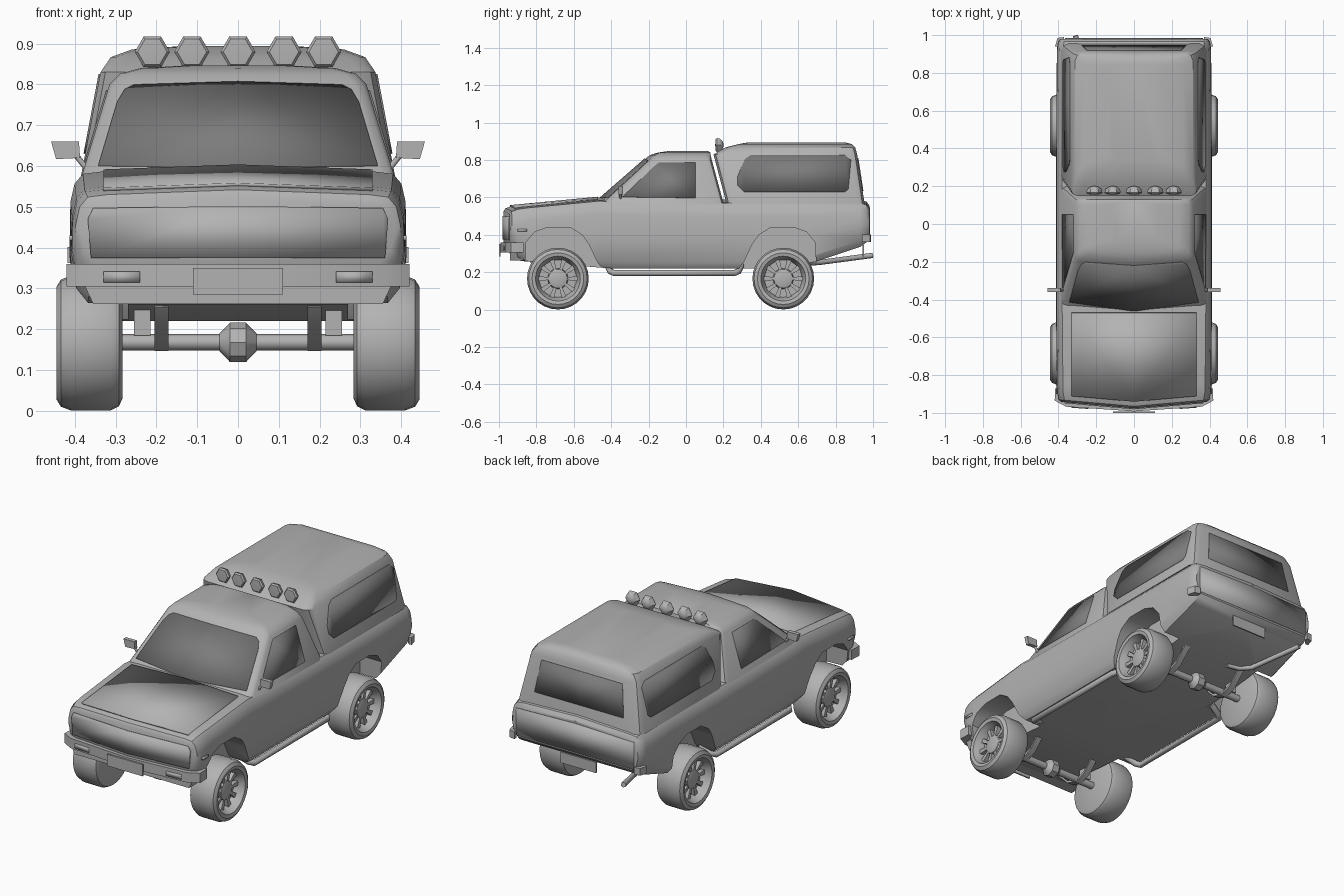
import bpy, bmesh, math
from mathutils import Vector

cube = bpy.data.objects.get("Cube")
if cube:
    bpy.data.objects.remove(cube)


def material(name, value):
    m = bpy.data.materials.new(name)
    m.use_nodes = True
    m.diffuse_color = (value, value, value, 1)
    m.node_tree.nodes["Principled BSDF"].inputs["Base Color"].default_value = m.diffuse_color
    return m


PAINT = material("grey_paint", 0.45)
GLASS = material("dark_glass", 0.2)


def finish(name, bm, mat=PAINT, mirror=False, angle=35):
    """Mirror, clean and shade a bmesh, then link it as an object."""
    if mirror:
        dup = bmesh.ops.duplicate(bm, geom=bm.verts[:] + bm.edges[:] + bm.faces[:])["geom"]
        for v in dup:
            if isinstance(v, bmesh.types.BMVert):
                v.co.x *= -1
    bmesh.ops.remove_doubles(bm, verts=bm.verts[:], dist=0.0005)
    bmesh.ops.recalc_face_normals(bm, faces=bm.faces[:])
    me = bpy.data.meshes.new(name)
    bm.to_mesh(me)
    bm.free()
    me.materials.append(mat)
    me.shade_smooth()
    me.set_sharp_from_angle(angle=math.radians(angle))
    ob = bpy.data.objects.new(name, me)
    bpy.context.collection.objects.link(ob)
    return ob


def skin(rows, closed=False, caps=True):
    """Bridge rows of points into a surface."""
    bm = bmesh.new()
    vs = [[bm.verts.new(p) for p in row] for row in rows]
    n = len(rows[0])
    for a, b in zip(vs, vs[1:]):
        for i in range(n if closed else n - 1):
            j = (i + 1) % n
            bm.faces.new((a[i], a[j], b[j], b[i]))
    if caps:
        bm.faces.new(vs[0])
        bm.faces.new(vs[-1])
    return bm


def prism(name, pts, axis, a, b, mirror=False, mat=PAINT):
    place = {"x": lambda p, t: (t, p[0], p[1]), "y": lambda p, t: (p[0], t, p[1]),
             "z": lambda p, t: (p[0], p[1], t)}[axis]
    return finish(name, skin([[place(p, t) for p in pts] for t in (a, b)], True), mat, mirror)


def rect(a, b, c, d):
    return [(a, c), (b, c), (b, d), (a, d)]


def both(pts):
    return pts + [(-x, y) for x, y in reversed(pts) if x]


def lathe(name, profile, axis, steps, loc):
    rows = []
    for t, r in profile:
        ring = [(r * math.cos(math.tau * k / steps), r * math.sin(math.tau * k / steps)) for k in range(steps)]
        rows.append([(t, c, s) if axis == "x" else (c, t, s) for c, s in ring])
    ob = finish(name, skin(rows, True, False))
    ob.location = loc
    return ob


def panel(name, pts, mat=PAINT, mirror=True):
    """Thin plate lying on a surface."""
    bm = bmesh.new()
    bm.faces.new([bm.verts.new(p) for p in pts])
    ob = finish(name, bm, mat, mirror)
    mod = ob.modifiers.new("thickness", "SOLIDIFY")
    mod.thickness, mod.offset = 0.008, 0
    return ob


def tube(name, pts, radius, sides=(1,)):
    for s in sides:
        cu = bpy.data.curves.new(name, "CURVE")
        cu.dimensions, cu.bevel_depth = "3D", radius
        cu.bevel_resolution, cu.use_fill_caps = 2, True
        sp = cu.splines.new("POLY")
        sp.points.add(len(pts) - 1)
        for p, (x, y, z) in zip(sp.points, pts):
            p.co = (s * x, y, z, 1)
        sp.use_smooth = True
        cu.materials.append(PAINT)
        bpy.context.collection.objects.link(bpy.data.objects.new(name, cu))


# Lower body: cross-sections along the length (y, bottom, top, half width)
def bow(x, y):
    return y + (0.035 * x / 0.4 if y < -0.8 else 0)


def section(y, zb, zt, hw):
    pts = [(0, zb), (.9, zb), (.97, zb + .035), (1, zb + (zt - zb) * .45), (.995, zt - .075),
           (.97, zt - .03), (.92, zt - .006), (.8, zt), (0, zt + .012)]
    return [(k * hw, bow(k * hw, y), z) for k, z in pts]


stations = [(-.975, .36, .515, .385), (-.965, .34, .53, .4), (-.93, .28, .543, .407), (-.88, .26, .55, .409),
            (-.46, .225, .587, .413), (-.38, .22, .58, .413), (.36, .22, .575, .413), (.69, .255, .575, .411),
            (.93, .335, .575, .408), (.965, .36, .566, .402), (.98, .375, .545, .39)]
body = finish("body", skin([section(*s) for s in stations]), mirror=True)

# Wheel arches cut into the body
AXLES = (-.685, .52)
ARCH = [(-.18, .15), (-.17, .36), (-.125, .415), (-.055, .44), (.065, .44), (.13, .4), (.165, .35), (.21, .255), (.29, .15)]
for y, sign in zip(AXLES, (1, -1)):
    cutter = prism("arch_cutter", [(y + sign * a, z) for a, z in ARCH], "x", .27, .5, True)
    cutter.hide_render = True
    mod = body.modifiers.new("arch", "BOOLEAN")
    mod.operation, mod.object, mod.solver = "DIFFERENCE", cutter, "EXACT"
    bpy.context.view_layer.objects.active = body
    bpy.ops.object.modifier_apply(modifier="arch")
    bpy.data.objects.remove(cutter)
body.data.set_sharp_from_angle(angle=math.radians(35))


# Cab and canopy: stacked rounded rings (z, front, back, half width, corner, bow)
def ring(z, y0, y1, hw, r, b):
    f, q = y0 + b, r * .3
    return [(0, y0, z), (hw - r, f, z), (hw - q, f + q, z), (hw, f + r, z),
            (hw, y1 - r, z), (hw - q, y1 - q, z), (hw - r, y1, z), (0, y1, z)]


CAB = [(.56, -.5, .203, .388, .03, .045), (.8, -.225, .138, .315, .03, .03), (.826, -.195, .132, .29, .03, .02),
       (.84, -.15, .13, .24, .03, .01), (.847, -.1, .12, .12, .03, 0)]
CANOPY = [(.565, .217, .955, .387, .04, 0), (.83, .147, .915, .337, .04, 0), (.867, .21, .905, .312, .04, 0),
          (.886, .285, .885, .26, .04, 0), (.894, .33, .85, .14, .04, 0)]
finish("cab", skin([ring(*r) for r in CAB]), mirror=True)
finish("canopy", skin([ring(*r) for r in CANOPY]), mirror=True)


def on(rings, z, i):
    a, b = rings[0], rings[1]
    return a[i] + (b[i] - a[i]) * (z - a[0]) / (b[0] - a[0])


def windscreen(x, z):
    return (x, on(CAB, z, 1) + on(CAB, z, 5) * x / (on(CAB, z, 3) - .03), z)


# Windows
panel("windscreen", [windscreen(*p) for p in [(0, .595), (.342, .6), (.296, .755), (.278, .785), (.255, .797), (0, .805)]], GLASS)
DOOR = [(-.34, .602), (-.16, .775), (-.145, .785), (.05, .785), (.05, .597)]
SIDE = [(.275, .665), (.275, .71), (.315, .805), (.345, .825), (.85, .825), (.882, .8), (.868, .645), (.85, .63), (.31, .63)]
panel("door_window", [(on(CAB, z, 3), y, z) for y, z in DOOR], GLASS)
panel("canopy_side_window", [(on(CANOPY, z, 3), y, z) for y, z in SIDE], GLASS)
panel("canopy_rear_window", [(x, on(CANOPY, z, 2), z) for x, z in [(0, .635), (.275, .635), (.25, .81), (0, .81)]], GLASS)

# Bonnet, grille and tailgate panels
panel("bonnet", [(0, -.94, .555), (.33, bow(.33, -.94), .543), (.33, -.47, .588), (0, -.47, .6)])
panel("grille", [(x, bow(x, -.977), z) for x, z in [(0, .375), (.36, .375), (.368, .47), (.355, .497), (0, .502)]])
panel("tailgate", [(x, .981, z) for x, z in [(0, .385), (.365, .385), (.365, .535), (0, .545)]])
panel("side_marker", [(.409, y, z) for y, z in rect(-.9, -.85, .418, .43)])

# Front bumper, valance, lamps and plates
BUMPER = [(0, -.992), (.36, -.967), (.42, -.935), (.417, -.87), (.395, -.87), (.38, -.92), (0, -.94)]
prism("front_bumper", both(BUMPER), "z", .305, .36)
prism("front_valance", both([(0, .262), (.355, .262), (.375, .305), (0, .305)]), "y", -.94, -.87)
panel("bumper_lamp", [(x, -.992 + .07 * x, z) for x, z in rect(.24, .33, .315, .341)])
prism("front_plate", rect(-.11, .11, .285, .35), "y", -1, -.992)
prism("rear_plate", rect(-.11, .11, .285, .345), "y", .945, .953)
prism("rear_corner_lamp", [(.37, .97), (.37, .99), (.405, .985), (.418, .94), (.4, .94)], "z", .362, .402, True)

# Door mirrors
prism("mirror", [(.39, .66), (.458, .66), (.446, .617), (.387, .62)], "y", -.36, -.338, True)
tube("mirror_arm", [(.36, -.35, .58), (.396, -.35, .625)], .007, (1, -1))

# Roof lamps
for x in (-.21, -.113, 0, .113, .21):
    lathe("roof_lamp", [(-.022, 0), (-.02, .036), (-.012, .043), (.004, .039), (.018, .024), (.024, 0)], "y", 6, (x, .178, .88))

# Wheels with spoked rims
TYRE = [(.283, 0), (.283, .135), (.292, .155), (.312, .165), (.41, .165), (.434, .156), (.445, .138), (.441, .12),
        (.425, .114), (.405, .104), (.385, .1), (.385, .055), (.408, .05), (.414, .03), (.414, 0)]
for y in AXLES:
    for s in (1, -1):
        lathe("wheel", [(s * t, r) for t, r in TYRE], "x", 28, (0, y, .166))
        bm = bmesh.new()
        for k in range(10):
            a = math.tau * k / 10
            u, v = Vector((0, math.cos(a), math.sin(a))), Vector((0, -math.sin(a), math.cos(a)))
            base = [u * r + v * w for r, w in ((.045, -.007), (.105, -.013), (.105, .013), (.045, .007))]
            lo, hi = [[bm.verts.new(p + Vector((s * t, 0, 0))) for p in base] for t in (.383, .406)]
            bm.faces.new(hi)
            for i in range(4):
                bm.faces.new((lo[i], lo[i - 1], hi[i - 1], hi[i]))
        spokes = finish("rim_spokes", bm)
        spokes.location = (0, y, .166)

    # Axle, differential, leaf springs and spring mounts
    tube("axle", [(-.3, y, .168), (.3, y, .168)], .02)
    lathe("differential", [(-.045, 0), (-.045, .022), (-.02, .048), (.02, .048), (.045, .022), (.045, 0)], "x", 8, (0, y, .168))
    leaf = [(-.15, .255), (-.07, .175), (0, .147), (.07, .175), (.15, .255)]
    strip = [(y + a, z) for a, z in leaf] + [(y + a, z + .014) for a, z in reversed(leaf)]
    prism("leaf_spring", strip, "x", .17, .205, True)
    prism("spring_mount", rect(y - .02, y + .02, .185, .25), "x", .215, .255, True)

# Side steps and exhaust
tube("side_step", [(.29, -.42, .235), (.35, -.405, .205), (.37, -.385, .196), (.37, .26, .196), (.35, .28, .205), (.29, .295, .235)], .017, (1, -1))
tube("exhaust", [(-.1, .65, .25), (-.17, .665, .25), (-.22, .71, .252), (-.31, .997, .29)], .014)
